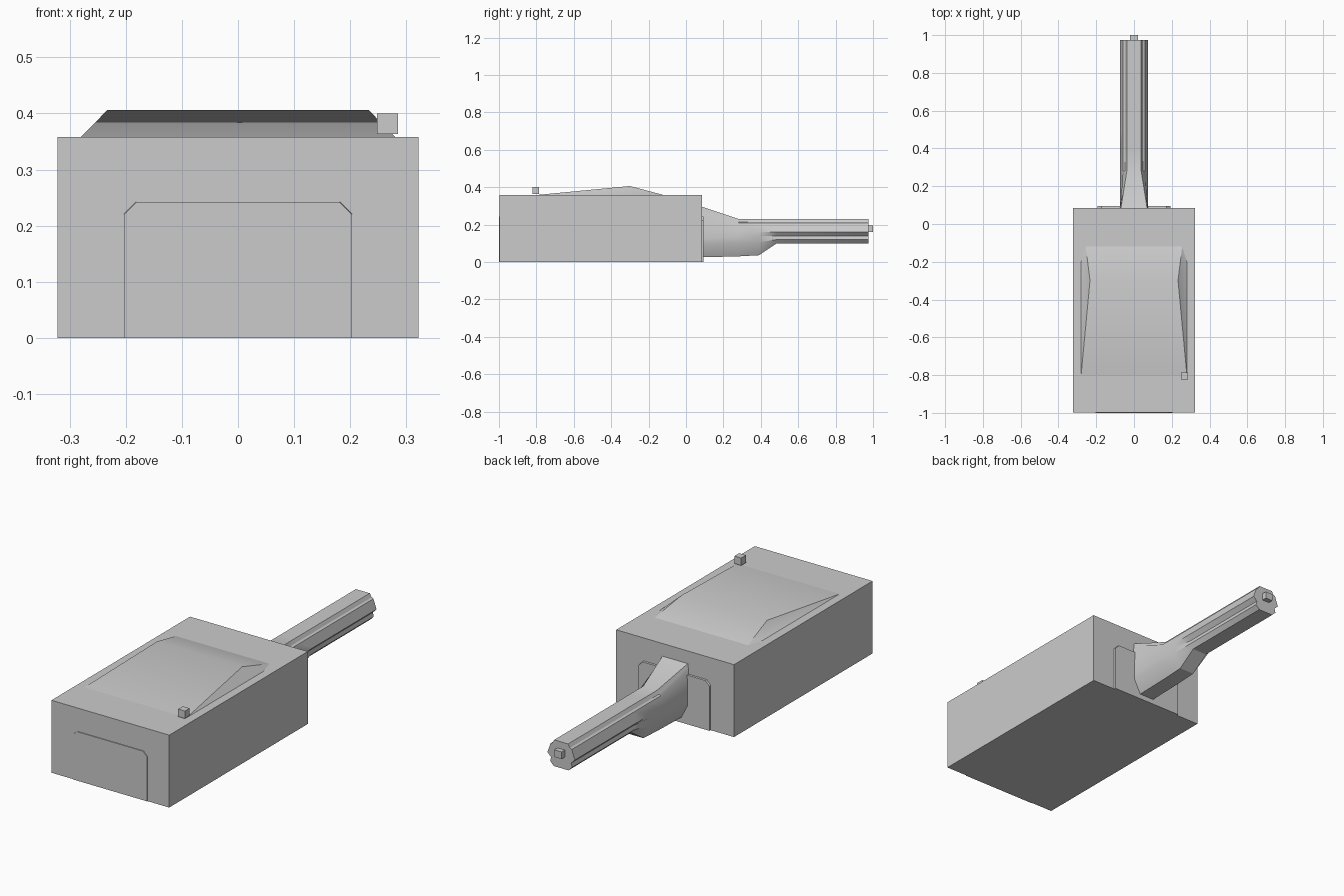
import bpy, bmesh, math

if "Cube" in bpy.data.objects:
    bpy.data.objects.remove(bpy.data.objects["Cube"], do_unlink=True)

grey = bpy.data.materials.new("plain_grey")
grey.use_nodes = True
grey.diffuse_color = (0.6, 0.6, 0.6, 1)
grey.node_tree.nodes["Principled BSDF"].inputs["Base Color"].default_value = grey.diffuse_color


def make(name, bm, smooth=False):
    bmesh.ops.recalc_face_normals(bm, faces=bm.faces)
    mesh = bpy.data.meshes.new(name)
    bm.to_mesh(mesh)
    bm.free()
    mesh.materials.append(grey)
    obj = bpy.data.objects.new(name, mesh)
    bpy.context.collection.objects.link(obj)
    if smooth:
        mesh.shade_smooth()
        mesh.set_sharp_from_angle(angle=math.radians(30))
    return obj


def box(name, low, high):
    bm = bmesh.new()
    bmesh.ops.create_cube(bm, size=1)
    for v in bm.verts:
        v.co = [a if c < 0 else b for c, a, b in zip(v.co, low, high)]
    return make(name, bm)


def loft(name, sections, smooth=False):
    """Skin a row of closed rings and cap both ends."""
    bm = bmesh.new()
    rings = [[bm.verts.new(p) for p in ring] for ring in sections]
    n = len(rings[0])
    for a, b in zip(rings, rings[1:]):
        for i in range(n):
            j = (i + 1) % n
            bm.faces.new((a[i], a[j], b[j], b[i]))
    bm.faces.new(rings[0])
    bm.faces.new(rings[-1])
    return make(name, bm, smooth)


def ring(half, y):
    """Mirror a half outline of (x, z) points into a full ring."""
    return [(x, y, z) for x, z in half] + [(-x, y, z) for x, z in reversed(half)]


# Main body and small blocks
box("body", (-0.322, -0.997, 0), (0.322, 0.085, 0.358))
box("top_knob", (0.248, -0.822, 0.363), (0.285, -0.785, 0.4))
box("tip_block", (-0.02, 0.97, 0.16), (0.02, 1.0, 0.195))


# Raised panels with clipped corners on the front and back
def panel(name, width, height, y_in, y_out):
    def outline(inset):
        w, h = width - inset, height - inset
        return [(w, 0), (w, h - 0.022), (w - 0.022, h)]
    loft(name, [ring(outline(0), y_in), ring(outline(0.002), y_out)])


panel("front_panel", 0.205, 0.244, -0.99, -1.0)
panel("back_panel", 0.195, 0.245, 0.08, 0.094)

# Sloped hump on the top
bm = bmesh.new()
base = 0.358
sides = []
for s in (1, -1):
    sides.append([bm.verts.new((s * x, y, z)) for x, y, z in
                  ((0.28, -0.8, base), (0.28, -0.2, base),
                   (0.255, -0.12, base), (0.233, -0.3, 0.406))])
for front, corner, back, ridge in sides:
    bm.faces.new((front, corner, ridge))
    bm.faces.new((corner, back, ridge))
(f1, c1, b1, r1), (f2, c2, b2, r2) = sides
bm.faces.new((f1, r1, r2, f2))
bm.faces.new((r1, b1, b2, r2))
bm.faces.new((f1, f2, c2, b2, b1, c1))
make("top_hump", bm, smooth=True)

# Fluted tail with a deep neck where it meets the body
top = [(0.038, 0.23), (0.048, 0.213), (0.058, 0.208), (0.075, 0.16)]
flute = top + [(0.055, 0.14), (0.06, 0.12), (0.04, 0.1)]
root = [(0.07, 0.297), (0.072, 0.285), (0.073, 0.27), (0.075, 0.16),
        (0.075, 0.13), (0.075, 0.093), (0.04, 0.025)]
neck = top + [(0.075, 0.135), (0.075, 0.1), (0.04, 0.03)]
heel = top + [(0.074, 0.14), (0.075, 0.105), (0.04, 0.036)]
loft("tail", [ring(root, 0.08), ring(neck, 0.28), ring(heel, 0.39),
              ring(flute, 0.485), ring(flute, 0.975)], smooth=True)
